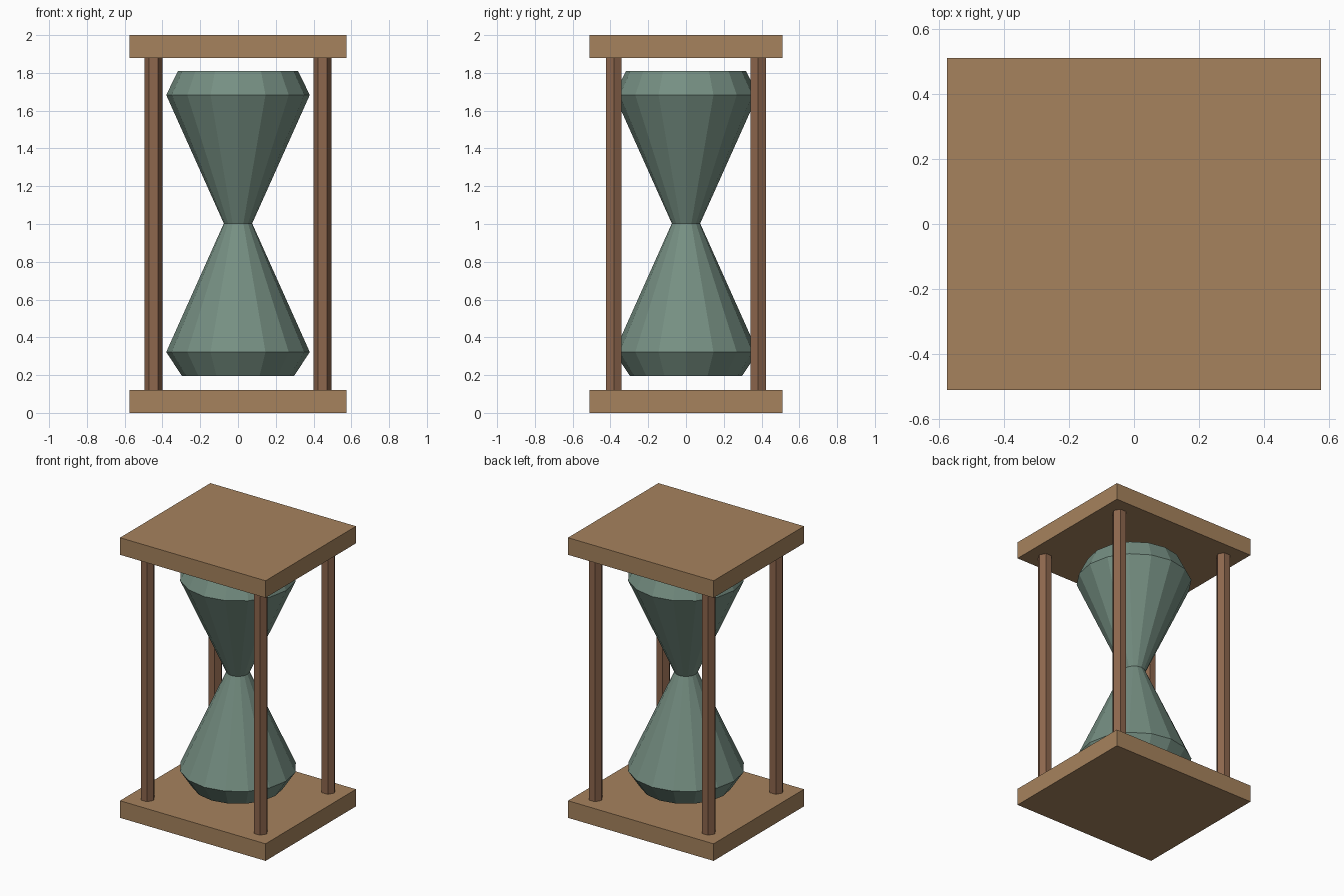
import bpy, bmesh
from math import cos, sin, pi

if "Cube" in bpy.data.objects:
    bpy.data.objects.remove(bpy.data.objects["Cube"])


def material(name, rgb):
    m = bpy.data.materials.new(name)
    m.diffuse_color = (*rgb, 1)
    m.use_nodes = True
    m.node_tree.nodes["Principled BSDF"].inputs["Base Color"].default_value = m.diffuse_color
    return m


PLATE = material("light_wood", (0.38, 0.225, 0.11))
POST = material("dark_wood", (0.27, 0.135, 0.075))
GLASS = material("green_glass", (0.18, 0.275, 0.225))


def finish(name, bm, mat, loc=(0, 0, 0)):
    bmesh.ops.recalc_face_normals(bm, faces=bm.faces)
    mesh = bpy.data.meshes.new(name)
    bm.to_mesh(mesh)
    bm.free()
    mesh.materials.append(mat)
    ob = bpy.data.objects.new(name, mesh)
    ob.location = loc
    bpy.context.collection.objects.link(ob)
    return ob


def box(name, size, loc, mat):
    bm = bmesh.new()
    bmesh.ops.create_cube(bm, size=1)
    bmesh.ops.scale(bm, vec=size, verts=bm.verts)
    finish(name, bm, mat, loc)


def lathe(name, profile, sides, mat, loc=(0, 0, 0)):
    """Closed flat-faced solid from (radius, height) points; first vertex on +x."""
    bm = bmesh.new()
    rings = [[bm.verts.new((r * cos(2 * pi * i / sides), r * sin(2 * pi * i / sides), z))
              for i in range(sides)] for r, z in profile]
    for a, b in zip(rings, rings[1:]):
        for i in range(sides):
            j = (i + 1) % sides
            bm.faces.new((a[i], a[j], b[j], b[i]))
    bm.faces.new(rings[0][::-1])
    bm.faces.new(rings[-1])
    finish(name, bm, mat, loc)


# Base and top plates
T = 0.122
box("base_plate", (1.15, 1.02, T), (0, 0, T / 2), PLATE)
box("top_plate", (1.15, 1.02, T), (0, 0, 2 - T / 2), PLATE)

# Four hexagonal corner posts
for sx, side in ((-1, "left"), (1, "right")):
    for sy, end in ((-1, "front"), (1, "back")):
        lathe(f"{end}_{side}_post", [(0.048, T), (0.048, 2 - T)], 6, POST,
              (sx * 0.447, sy * 0.382, 0))

# Double glass bulb with a narrow neck
lathe("glass_bulb", [(0.297, 0.196), (0.38, 0.322), (0.075, 1.003),
                     (0.38, 1.683), (0.318, 1.81)], 16, GLASS)
